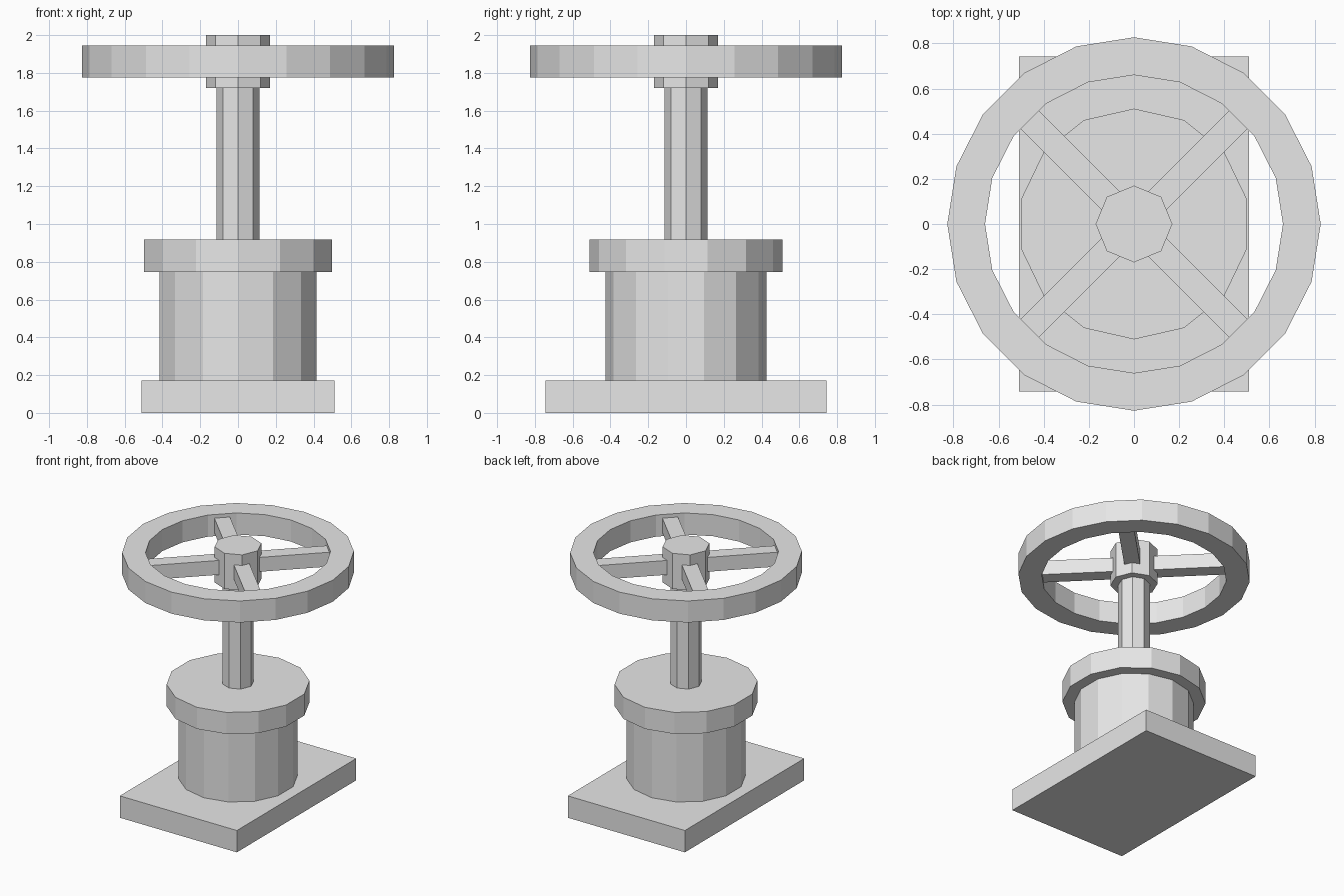
import bpy, bmesh
from math import cos, sin, pi, radians
from mathutils import Matrix, Vector

cube = bpy.data.objects.get("Cube")
if cube:
    bpy.data.objects.remove(cube, do_unlink=True)

grey = bpy.data.materials.new("light grey")
grey.use_nodes = True
grey.diffuse_color = (0.8, 0.8, 0.8, 1)
grey.node_tree.nodes["Principled BSDF"].inputs["Base Color"].default_value = grey.diffuse_color


def finish(name, bm):
    """Turn a bmesh into a flat-shaded object."""
    bmesh.ops.recalc_face_normals(bm, faces=bm.faces)
    mesh = bpy.data.meshes.new(name)
    bm.to_mesh(mesh)
    bm.free()
    mesh.materials.append(grey)
    obj = bpy.data.objects.new(name, mesh)
    bpy.context.collection.objects.link(obj)
    return obj


def box(name, size, centre, turn=0):
    bm = bmesh.new()
    bmesh.ops.create_cube(bm, size=1)
    bmesh.ops.scale(bm, vec=size, verts=bm.verts)
    bmesh.ops.translate(bm, vec=centre, verts=bm.verts)
    bmesh.ops.rotate(bm, matrix=Matrix.Rotation(turn, 3, 'Z'), verts=bm.verts)
    return finish(name, bm)


def circle(bm, sides, radius, z):
    """Ring of vertices with one corner pointing along +y."""
    return [bm.verts.new((radius * sin(2 * pi * i / sides),
                          radius * cos(2 * pi * i / sides), z)) for i in range(sides)]


def prism(name, sides, radius, bottom, top):
    bm = bmesh.new()
    low = bm.faces.new(circle(bm, sides, radius, bottom))
    bm.normal_update()
    new = bmesh.ops.extrude_face_region(bm, geom=[low], use_keep_orig=True)["geom"]
    bmesh.ops.translate(bm, vec=(0, 0, top - bottom),
                        verts=[v for v in new if isinstance(v, bmesh.types.BMVert)])
    return finish(name, bm)


def ring(name, sides, outer, inner, bottom, top):
    bm = bmesh.new()
    loops = [circle(bm, sides, r, z) for r, z in
             ((outer, bottom), (outer, top), (inner, top), (inner, bottom))]
    for a, b in zip(loops, loops[1:] + loops[:1]):
        for i in range(sides):
            j = (i + 1) % sides
            bm.faces.new((a[i], a[j], b[j], b[i]))
    return finish(name, bm)


# Base and body
box("base_plate", (1.02, 1.485, 0.172), (0, 0, 0.086))
prism("valve_body", 14, 0.425, 0.172, 0.747)
prism("body_cap", 14, 0.511, 0.747, 0.917)

# Stem and hub
prism("stem", 8, 0.113, 0.917, 1.72)
prism("wheel_hub", 8, 0.17, 1.72, 2.0)

# Hand wheel with four diagonal spokes
ring("wheel_rim", 20, 0.827, 0.66, 1.775, 1.945)
for i in range(4):
    box(f"wheel_spoke_{i + 1}", (0.56, 0.113, 0.113), (0.39, 0, 1.86), radians(45 + 90 * i))
